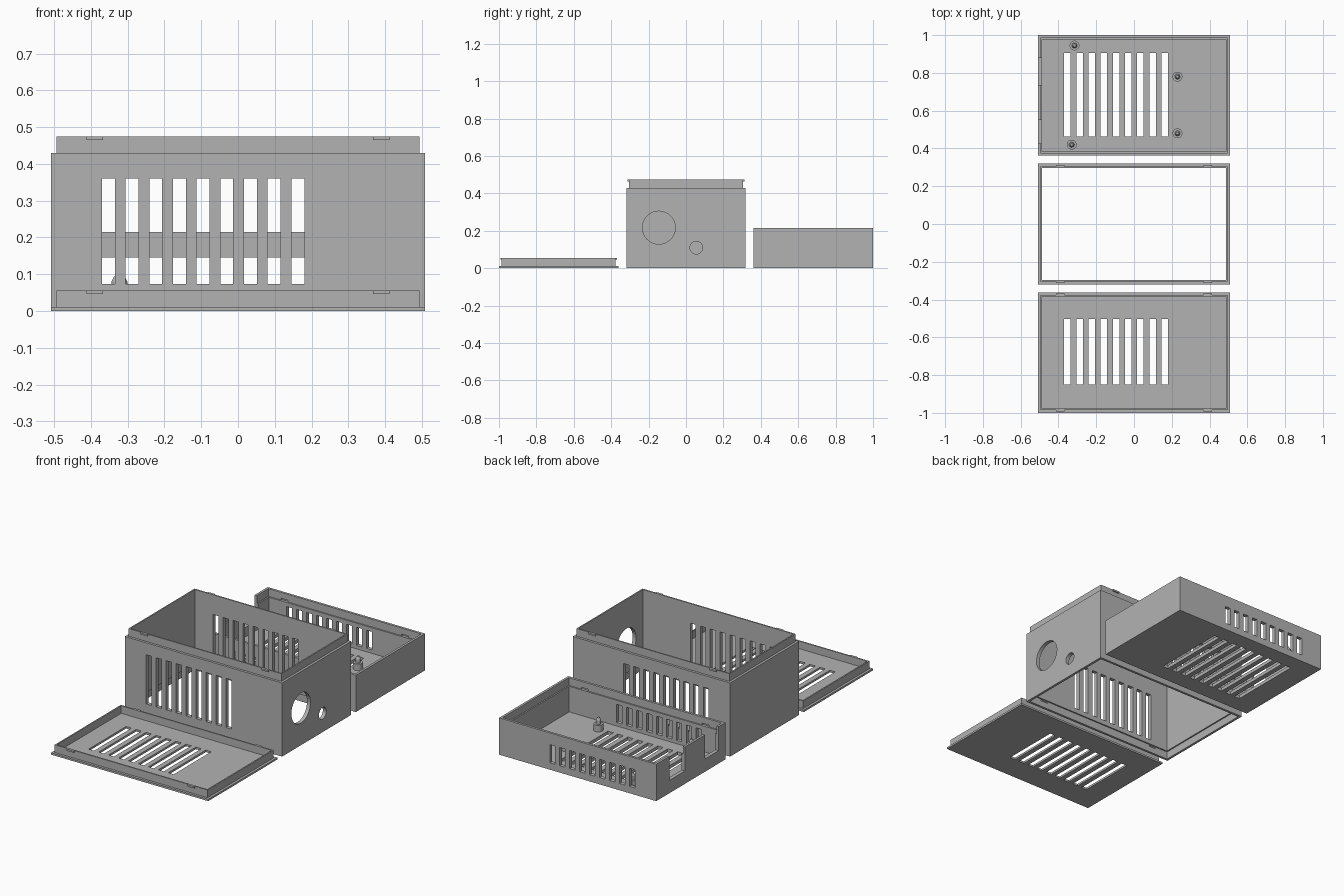
import bpy, bmesh
from math import pi
from mathutils import Matrix, Vector

cube = bpy.data.objects.get("Cube")
if cube:
    bpy.data.objects.remove(cube, do_unlink=True)

grey = bpy.data.materials.new("plain grey")
grey.use_nodes = True
color = (0.45, 0.45, 0.45, 1)
grey.diffuse_color = color
grey.node_tree.nodes["Principled BSDF"].inputs["Base Color"].default_value = color

HX, HY = 0.508, 0.319      # outer half sizes
LX, LY = 0.494, 0.305      # lip
IX, IY = 0.486, 0.297      # cavity
LIP, FAR = 0.045, 0.1


def box(bm, x0, x1, y0, y1, z0, z1):
    a, b = Vector((x0, y0, z0)), Vector((x1, y1, z1))
    m = Matrix.Translation((a + b) / 2) @ Matrix.Diagonal((*(b - a), 1))
    bmesh.ops.create_cube(bm, size=1, matrix=m)


def cyl(bm, r0, r1, depth, matrix):
    bmesh.ops.create_cone(bm, cap_ends=True, segments=32, radius1=r0,
                          radius2=r1, depth=depth, matrix=matrix)


def finish(name, bm):
    mesh = bpy.data.meshes.new(name)
    bm.to_mesh(mesh)
    bm.free()
    mesh.materials.append(grey)
    obj = bpy.data.objects.new(name, mesh)
    bpy.context.collection.objects.link(obj)
    return obj


def combine(obj, bm, operation="DIFFERENCE"):
    """Apply a boolean with the given shapes, then drop the helper."""
    tool = finish("cutter", bm)
    tool.hide_render = True
    mod = obj.modifiers.new("cut", "BOOLEAN")
    mod.operation, mod.object, mod.solver = operation, tool, "EXACT"
    graph = bpy.context.evaluated_depsgraph_get()
    mesh = bpy.data.meshes.new_from_object(obj.evaluated_get(graph))
    obj.modifiers.clear()
    obj.data = mesh
    bpy.data.objects.remove(tool, do_unlink=True)


def cut_box(obj, *size):
    bm = bmesh.new()
    box(bm, *size)
    combine(obj, bm)


def cut_slots(obj, y0, y1, z0, z1):
    bm = bmesh.new()
    for i in range(9):
        x = -0.37 + i * 0.0644
        box(bm, x, x + 0.035, y0, y1, z0, z1)
    combine(obj, bm)


def clips(cy, z0, z1):
    """Four small snap blocks on the long sides."""
    bm = bmesh.new()
    for x in (-0.39, 0.39):
        for s in (-1, 1):
            ys = sorted((cy + s * 0.3, cy + s * 0.312))
            box(bm, x - 0.0225, x + 0.0225, *ys, z0, z1)
    return bm


def block(name, cy, height):
    bm = bmesh.new()
    box(bm, -HX, HX, cy - HY, cy + HY, 0, height)
    return finish(name, bm)


def add_lip(obj, cy, base):
    bm = bmesh.new()
    box(bm, -LX, LX, cy - LY, cy + LY, base / 2, base + LIP)
    combine(obj, bm, "UNION")
    combine(obj, clips(cy, base + LIP - 0.01, base + LIP), "UNION")


def cut_cavity(obj, cy, z0, z1):
    cut_box(obj, -IX, IX, cy - IY, cy + IY, z0, z1)


def cut_recess(obj, cy, z0, z1):
    cut_box(obj, -LX, LX, cy - LY, cy + LY, z0, z1)


# Main body: open sleeve with lip, grilles and two round holes
body = block("main_body", 0, 0.43)
add_lip(body, 0, 0.43)
cut_cavity(body, 0, -FAR, 0.6)
cut_recess(body, 0, -FAR, LIP)
combine(body, clips(0, 0.035, LIP))
cut_slots(body, -0.4, 0.4, 0.073, 0.36)
holes = bmesh.new()
for y, z, r in ((-0.145, 0.217, 0.088), (0.055, 0.11, 0.034)):
    cyl(holes, r, r, 0.2, Matrix.Translation((HX, y, z)) @ Matrix.Rotation(pi / 2, 4, "Y"))
combine(body, holes)

# Lid: thin plate with raised lip and floor grille
LID_Y = -0.681
lid = block("lid", LID_Y, 0.011)
add_lip(lid, LID_Y, 0.011)
cut_cavity(lid, LID_Y, 0.012, 0.2)
cut_slots(lid, -0.85, -0.504, -FAR, FAR)

# Tray: stepped rim, grilles in floor and long walls, two open notches
TRAY_Y, TRAY_H = 0.681, 0.215
tray = block("tray", TRAY_Y, TRAY_H)
cut_cavity(tray, TRAY_Y, 0.02, 0.4)
cut_recess(tray, TRAY_Y, TRAY_H - LIP, 0.4)
combine(tray, clips(TRAY_Y, TRAY_H - LIP, TRAY_H - LIP + 0.01))
cut_slots(tray, 0.3, 1.1, 0.04, 0.146)
cut_slots(tray, 0.463, 0.905, -FAR, 0.03)
for y0, y1 in ((0.735, 0.88), (0.425, 0.55)):
    cut_box(tray, -0.6, -0.45, y0, y1, 0.075, 0.4)

# Standoffs: wide foot, thin pin and tapered tip
for i, (x, y) in enumerate(((-0.315, 0.945), (-0.33, 0.42), (0.23, 0.78), (0.23, 0.48))):
    bm = bmesh.new()
    for r0, r1, z0, z1 in ((0.026, 0.026, 0.015, 0.058), (0.014, 0.014, 0.058, 0.08),
                           (0.014, 0.007, 0.08, 0.094)):
        cyl(bm, r0, r1, z1 - z0, Matrix.Translation((x, y, (z0 + z1) / 2)))
    finish(f"standoff_{i + 1}", bm)
